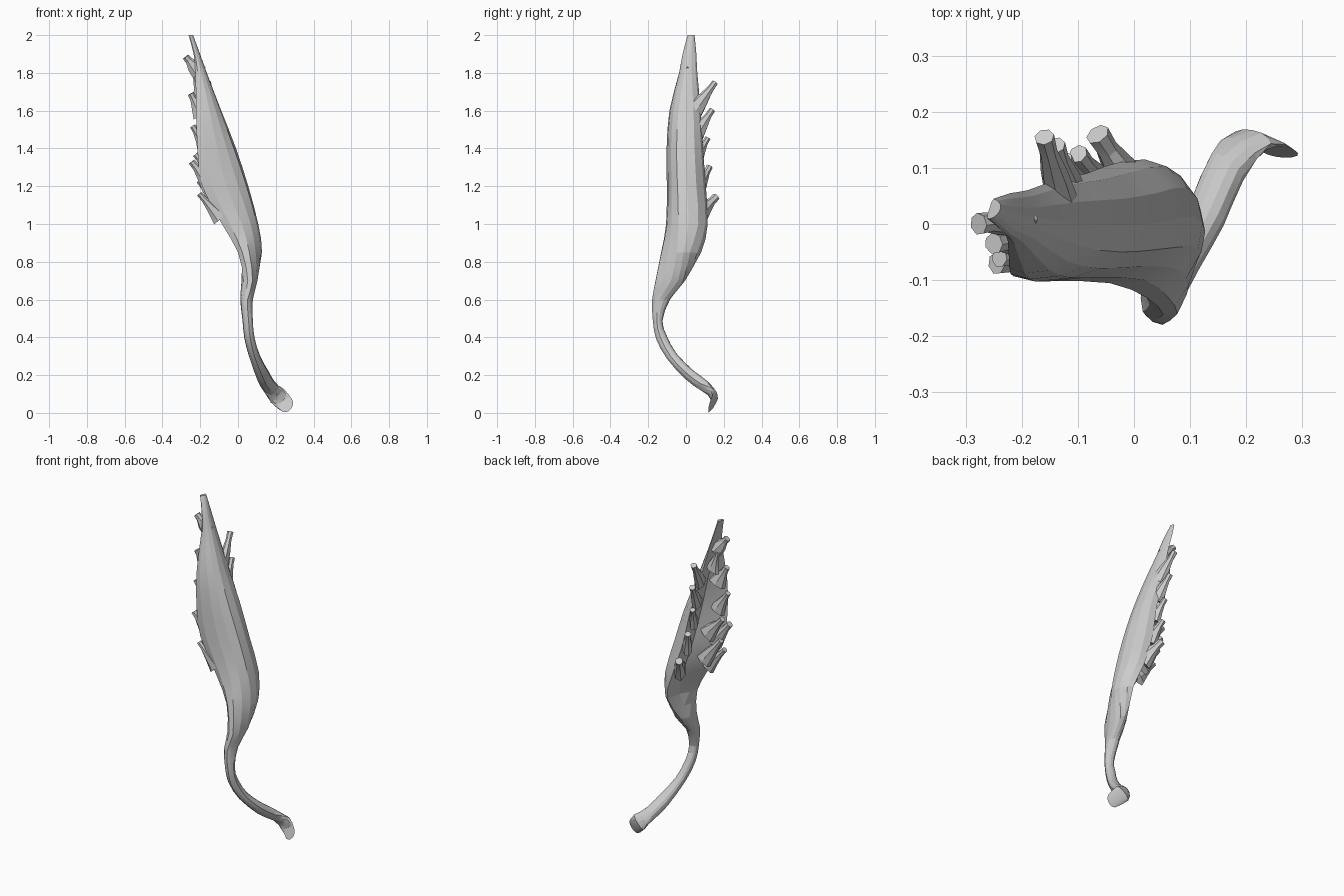
import bpy, bmesh, math
from mathutils import Vector as V

if "Cube" in bpy.data.objects:
    bpy.data.objects.remove(bpy.data.objects["Cube"])

ANGLES = [210, 280, 350, 45, 100, 150]      # ring order: left edge, front, outer, outer back, back edge, hollow


def spline(p, q, r, s, t):
    return 0.5 * (2*q + (r-p)*t + (2*p-5*q+4*r-s)*t*t + (3*q-p-3*r+s)*t**3)


def refine_ring(pts):
    n, out = len(pts), []
    for i in range(n):
        for t in (0, 0.5):
            out.append(spline(pts[i-1], pts[i], pts[(i+1) % n], pts[(i+2) % n], t))
    return out


def refine_length(rings):
    out = []
    for i in range(len(rings)-1):
        four = [rings[max(i-1, 0)], rings[i], rings[i+1], rings[min(i+2, len(rings)-1)]]
        for t in (0, 0.5):
            out.append([spline(*p, t) for p in zip(*four)])
    return out + [rings[-1]]


def ellipse(c, a, b):
    return [V(c) + V(a)*math.cos(math.radians(d)) + V(b)*math.sin(math.radians(d)) for d in ANGLES]


def flat(z, *xy):
    return [V((x, y, z)) for x, y in xy]


def skin(name, rings):
    bm = bmesh.new()
    rows = [[bm.verts.new(p) for p in r] for r in rings]
    n = len(rows[0])
    for lo, hi in zip(rows, rows[1:]):
        for i in range(n):
            bm.faces.new((lo[i], lo[(i+1) % n], hi[(i+1) % n], hi[i]))
    bm.faces.new(rows[0][::-1])
    bm.faces.new(rows[-1])
    bmesh.ops.triangulate(bm, faces=bm.faces[:])
    bmesh.ops.recalc_face_normals(bm, faces=bm.faces)
    me = bpy.data.meshes.new(name)
    bm.to_mesh(me)
    bm.free()
    ob = bpy.data.objects.new(name, me)
    bpy.context.collection.objects.link(ob)
    return ob


# Curved tendon, bottom to top
tail = [
    ellipse((.257, .13, .042), (.032, 0, .026), (.016, -.012, -.029)),
    ellipse((.208, .147, .09), (.035, 0, .035), (-.008, .022, -.008)),
    ellipse((.165, .1, .14), (.03, -.02, .02), (0, .018, .025)),
    ellipse((.13, .02, .2), (.03, -.02, .02), (0, .02, .025)),
    ellipse((.087, -.075, .3), (.03, 0, 0), (0, .025, .015)),
    ellipse((.06, -.13, .4), (.028, 0, 0), (0, .028, .01)),
    ellipse((.051, -.15, .49), (.028, 0, 0), (0, .026, 0)),
    ellipse((.045, -.132, .6), (.034, 0, 0), (0, .048, 0)),
    ellipse((.06, -.085, .7), (.042, .02, 0), (-.01, .08, 0)),
]
# Hollow muscle belly, crescent sections
belly = [
    flat(.85, (.0, -.11), (.06, -.13), (.12, -.05), (.12, .02), (.07, .08), (.05, -.01)),
    flat(1.0, (-.085, -.09), (.02, -.1), (.1, -.04), (.095, .065), (.02, .115), (.01, .015)),
    flat(1.2, (-.19, -.09), (-.06, -.095), (.045, -.045), (.04, .055), (-.045, .105), (-.05, .005)),
    flat(1.4, (-.215, -.093), (-.11, -.096), (-.022, -.05), (-.018, .045), (-.085, .09), (-.095, -.01)),
    flat(1.6, (-.222, -.078), (-.15, -.083), (-.095, -.04), (-.095, .04), (-.14, .078), (-.143, -.005)),
    flat(1.8, (-.225, -.03), (-.195, -.035), (-.168, -.01), (-.168, .03), (-.19, .06), (-.2, .012)),
    flat(1.9, (-.235, -.012), (-.22, -.018), (-.203, 0), (-.203, .03), (-.22, .055), (-.23, .02)),
    flat(2.0, (-.262, .01), (-.25, .012), (-.24, .022), (-.238, .035), (-.25, .045), (-.257, .03)),
]
body = skin("muscle_body", refine_length([refine_ring(r) for r in tail + belly]))


# Cut fibre bundles: wedges rooted deep in the belly, narrowing to a blunt end
def stub(name, base, tip, tall, r):
    base, tip = V(base), V(tip)
    out = V((tip.x-base.x, tip.y-base.y, 0)).normalized()
    side = out.cross(V((0, 0, 1)))
    d = (tip - base).normalized()
    across = side.cross(d)
    rings = []
    for t, h, w in ((0, tall, r*1.6), (.4, r*1.9, r*1.35), (.75, r*1.05, r*.9), (1, r*.95, r)):
        c = base.lerp(tip, t)
        rings.append([c + side*w*math.cos(k*math.pi/3.5) + across*h*math.sin(k*math.pi/3.5) for k in range(7)])
    return skin(name, rings)


left = [((-.205, .01, 1.8), (-.277, .0, 1.885), .045, .02),
        ((-.19, -.025, 1.58), (-.25, -.035, 1.69), .055, .019),
        ((-.19, .02, 1.68), (-.232, .025, 1.8), .05, .015),
        ((-.165, -.06, 1.4), (-.24, -.06, 1.52), .055, .017),
        ((-.14, -.065, 1.2), (-.245, -.07, 1.33), .06, .02),
        ((-.12, -.03, 1.25), (-.225, -.03, 1.37), .055, .018),
        ((-.09, -.075, 1.03), (-.205, -.08, 1.16), .05, .016),
        ((-.09, -.04, 1.08), (-.205, -.045, 1.23), .05, .018)]
back = [((-.13, .045, 1.6), (-.16, .155, 1.75), .05, .018),
        ((-.11, .05, 1.47), (-.14, .14, 1.605), .05, .018),
        ((-.09, .05, 1.34), (-.125, .115, 1.455), .05, .016),
        ((-.05, .06, 1.18), (-.1, .125, 1.305), .055, .018),
        ((-.0, .06, 1.04), (-.065, .16, 1.145), .07, .022)]
for side, items in (("left", left), ("back", back)):
    for i, s in enumerate(items):
        stub(f"{side}_fibre_bundle_{i+1}", *s)

# Soft shading with sharp facets and cut ends
for ob in bpy.context.collection.objects:
    ob.select_set(True)
bpy.context.view_layer.objects.active = body
bpy.ops.object.shade_smooth_by_angle(angle=math.radians(12))
